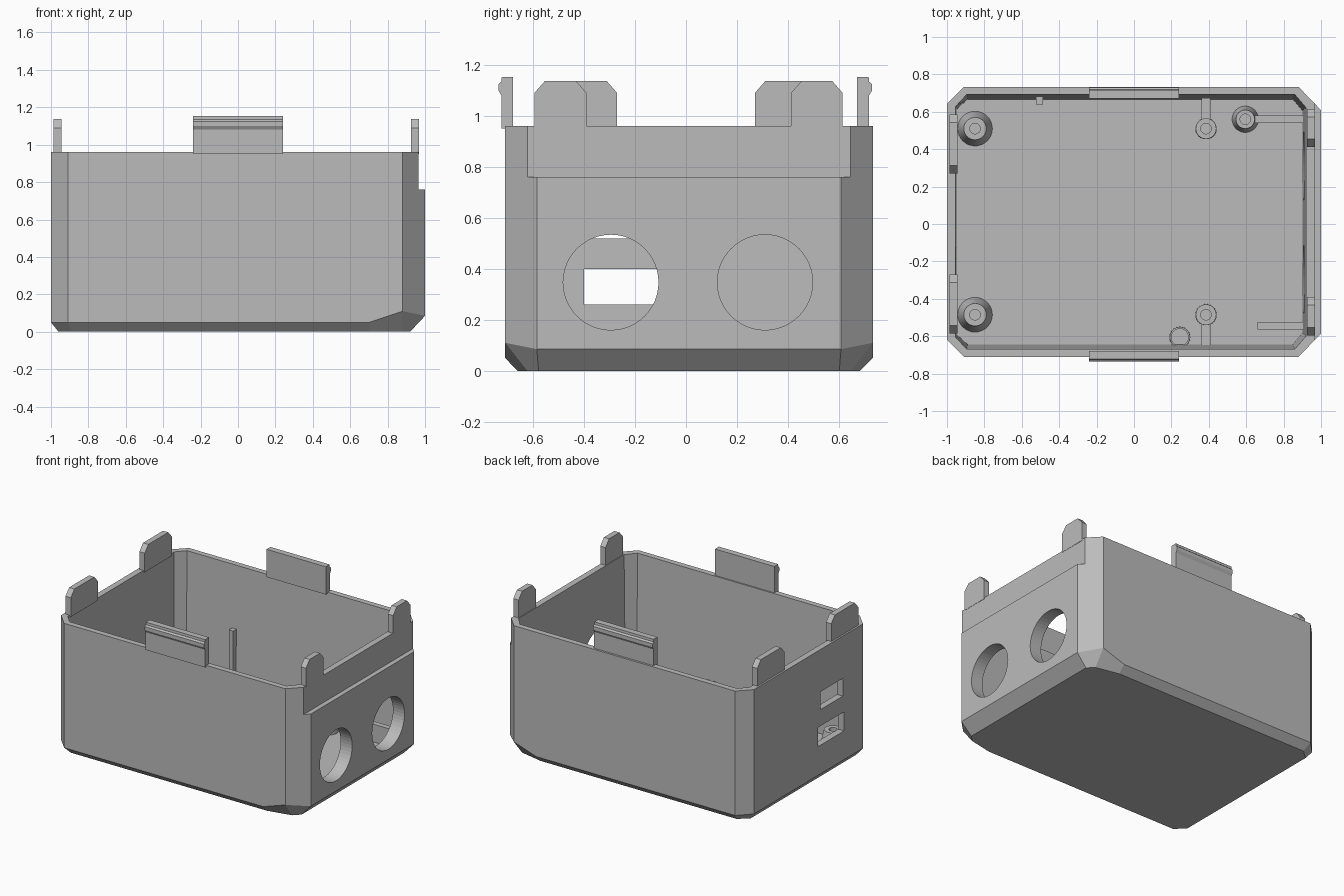
import bpy, bmesh, math
from mathutils import Vector

cube = bpy.data.objects.get("Cube")
if cube:
    bpy.data.objects.remove(cube, do_unlink=True)

grey = bpy.data.materials.new("plain_grey")
grey.use_nodes = True
colour = (0.5, 0.5, 0.5, 1)
grey.diffuse_color = colour
grey.node_tree.nodes["Principled BSDF"].inputs["Base Color"].default_value = colour


def loft(name, loops):
    """Closed solid skinned through loops of equal length, capped at both ends."""
    bm = bmesh.new()
    rings = [[bm.verts.new(p) for p in loop] for loop in loops]
    n = len(rings[0])
    for a, b in zip(rings, rings[1:]):
        for i in range(n):
            j = (i + 1) % n
            bm.faces.new((a[i], a[j], b[j], b[i]))
    bm.faces.new(rings[0])
    bm.faces.new(rings[-1])
    bmesh.ops.recalc_face_normals(bm, faces=bm.faces)
    mesh = bpy.data.meshes.new(name)
    bm.to_mesh(mesh)
    bm.free()
    mesh.materials.append(grey)
    obj = bpy.data.objects.new(name, mesh)
    bpy.context.collection.objects.link(obj)
    return obj


def box(name, x0, x1, y0, y1, z0, z1):
    base = [(x0, y0), (x1, y0), (x1, y1), (x0, y1)]
    return loft(name, [[(x, y, z) for x, y in base] for z in (z0, z1)])


def prism_x(name, outline, x0, x1):
    """Outline in (y, z) swept along x."""
    return loft(name, [[(x, y, z) for y, z in outline] for x in (x0, x1)])


def circle(x, y, z, r, n=32):
    return [(x + r * math.cos(math.tau * i / n), y + r * math.sin(math.tau * i / n), z)
            for i in range(n)]


def cut(target, cutter):
    mod = target.modifiers.new("cut", 'BOOLEAN')
    mod.operation, mod.solver, mod.object = 'DIFFERENCE', 'EXACT', cutter
    bpy.context.view_layer.objects.active = target
    bpy.ops.object.modifier_apply(modifier=mod.name)
    bpy.data.objects.remove(cutter, do_unlink=True)


def both_sides(half):
    """Complete a ring from its front half: mirror y about the body's mid plane."""
    mid = 0.0115
    front = [(x, mid - d, z) for x, d, z in half]
    back = [(x, mid + d, z) for x, d, z in reversed(half)]
    return front + back


# Outer tub with chamfered corners and a bevelled underside
wall_plan = [(-1, .63), (-.91, .7215), (.7, .7215), (.88, .7215), (1, .597)]
low_z = [.05, .05, .05, .11, .085]
underside = [(-.96, .61), (-.89, .672), (.7, .672), (.875, .635), (.92, .59)]
tub = loft("tub", [
    both_sides([(x, d, 0) for x, d in underside]),
    both_sides([(x, d, z) for (x, d), z in zip(wall_plan, low_z)]),
    both_sides([(x, d, .96) for x, d in wall_plan])])

# Hollow interior, slightly tapered
FLOOR = .05
cavity_low = [(-.95, .60), (-.89, .655), (.85, .655), (.90, .595)]
cavity_top = [(-.955, .615), (-.895, .68), (.86, .68), (.92, .61)]
cut(tub, loft("cavity", [
    both_sides([(x, d, FLOOR) for x, d in cavity_low]),
    both_sides([(x, d, .96) for x, d in cavity_top]),
    both_sides([(x, d, 1.1) for x, d in cavity_top])]))

# Stepped rim on the left wall
cut(tub, box("step", .965, 1.2, -1, 1, .76, 1.2))

# Two round ports in the left wall
for y in (-.295, .31):
    ring = circle(y, .347, 0, .187, 48)
    cut(tub, prism_x("port", [(a, b) for a, b, _ in ring], .8, 1.2))

# Two slots in the right wall
cut(tub, box("slot", -1.2, -.9, -.40, -.10, .26, .40))
cut(tub, box("slot", -1.2, -.9, -.385, -.125, .52, .65))

# Long snap clips with a ridge, front and back
clip = [(0, .95), (0, 1.153), (.045, 1.153), (.046, 1.135), (.058, 1.125),
        (.058, 1.10), (.046, 1.08), (.046, .95)]
for name, start, side in (("front_clip", -.678, -1), ("back_clip", .672, 1)):
    prism_x(name, [(start + side * d, z) for d, z in clip], -.24, .24)

# Locating tabs with clipped upper corners on the end walls
for name, x0, x1, y0, y1 in (
        ("right_front_tab", -.987, -.944, -.585, -.27),
        ("right_back_tab", -.987, -.944, .27, .585),
        ("left_front_tab", .925, .967, -.595, -.39),
        ("left_back_tab", .925, .967, .412, .615)):
    prism_x(name, [(y0, .95), (y0, 1.09), (y0 + .042, 1.138),
                   (y1 - .042, 1.138), (y1, 1.09), (y1, .95)], x0, x1)


# Hollow screw posts on the floor
def post(name, x, y, base, top, height, bore):
    steps = [(base, FLOOR - .01), (top, height), (bore, height), (bore, height - .1)]
    obj = loft(name, [circle(x, y, z, r) for r, z in steps])
    bpy.context.view_layer.objects.active = obj
    obj.select_set(True)
    bpy.ops.object.shade_smooth_by_angle(angle=math.radians(35))
    obj.select_set(False)


for y in (-.485, .51):
    post("right_post", -.85, y, .095, .06, .2, .028)
    post("centre_post", .385, y, .057, .055, .2, .028)
post("cone_post", .595, .56, .072, .05, .2, .028)
post("short_post", .245, -.605, .056, .054, .2, .045)

# Ribs tying the posts to the walls
box("front_rib", .362, .408, -.66, -.535, FLOOR - .01, .18)
box("back_rib", .362, .408, .56, .69, FLOOR - .01, .18)
box("left_back_rib", .64, .91, .54, .58, FLOOR - .01, .18)
box("left_front_rib", .66, .91, -.565, -.525, FLOOR - .01, .18)
box("wall_rib", -.523, -.487, .64, .69, FLOOR - .01, .5)
